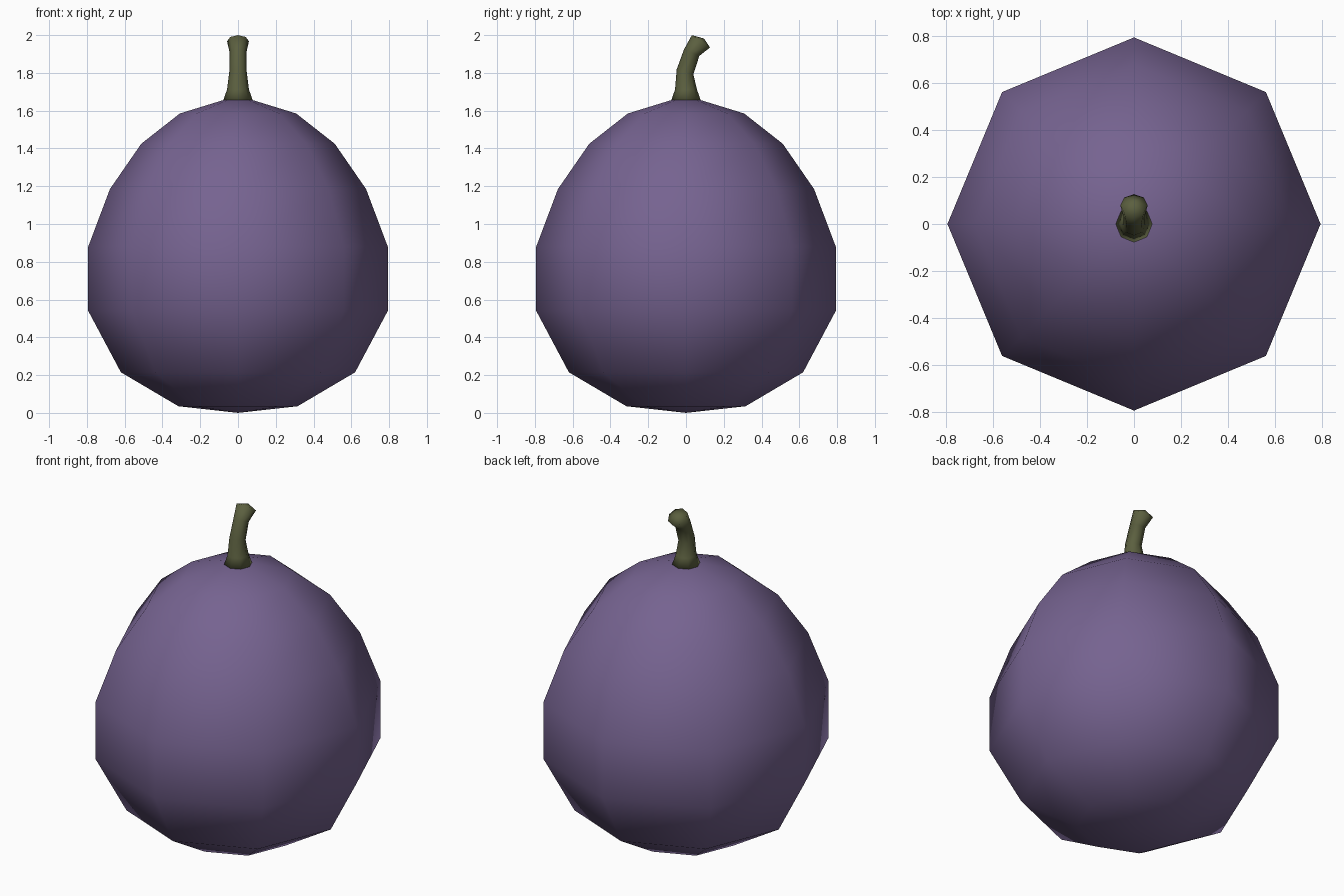
import bpy, bmesh, math
from mathutils import Vector

if "Cube" in bpy.data.objects:
    bpy.data.objects.remove(bpy.data.objects["Cube"])

SIDES = 8


def build(name, rings, start, end, color):
    """Loft 8-sided rings (y, z, radius, forward tilt) between two end points (y, z)."""
    bm = bmesh.new()
    loops = []
    for y, z, r, tilt in rings:
        loop = []
        for i in range(SIDES):
            a = math.tau * i / SIDES
            s = r * math.sin(a)
            loop.append(bm.verts.new(Vector((r * math.cos(a),
                                             y + s * math.cos(tilt),
                                             z - s * math.sin(tilt)))))
        loops.append(loop)
    first = bm.verts.new((0, *start))
    last = bm.verts.new((0, *end))
    for i in range(SIDES):
        j = (i + 1) % SIDES
        bm.faces.new((first, loops[0][j], loops[0][i]))
        bm.faces.new((last, loops[-1][i], loops[-1][j]))
        for lo, hi in zip(loops, loops[1:]):
            bm.faces.new((lo[i], lo[j], hi[j], hi[i]))
    bmesh.ops.recalc_face_normals(bm, faces=bm.faces)
    for f in bm.faces:
        f.smooth = True
    mesh = bpy.data.meshes.new(name)
    bm.to_mesh(mesh)
    bm.free()
    mat = bpy.data.materials.new(name + "_color")
    mat.diffuse_color = (*color, 1)
    mat.use_nodes = True
    mat.node_tree.nodes["Principled BSDF"].inputs["Base Color"].default_value = mat.diffuse_color
    mesh.materials.append(mat)
    obj = bpy.data.objects.new(name, mesh)
    bpy.context.collection.objects.link(obj)
    return obj


# Egg-shaped fruit body
profile = [(0.315, 0.035), (0.62, 0.215), (0.793, 0.54), (0.793, 0.88),
           (0.678, 1.185), (0.512, 1.425), (0.308, 1.585)]
build("fruit_body", [(0, z, r, 0) for r, z in profile],
      (0, 0.0), (0, 1.68), (0.18, 0.125, 0.28))

# Bent stem, flared at the base and tip
build("stem",
      [(0.0, 1.655, 0.078, 0.0), (0.0, 1.712, 0.058, 0.0),
       (-0.005, 1.806, 0.046, 0.3), (0.03, 1.907, 0.044, 0.4),
       (0.079, 1.967, 0.058, 0.6)],
      (0, 1.645), (0.095, 1.982), (0.105, 0.115, 0.05))
